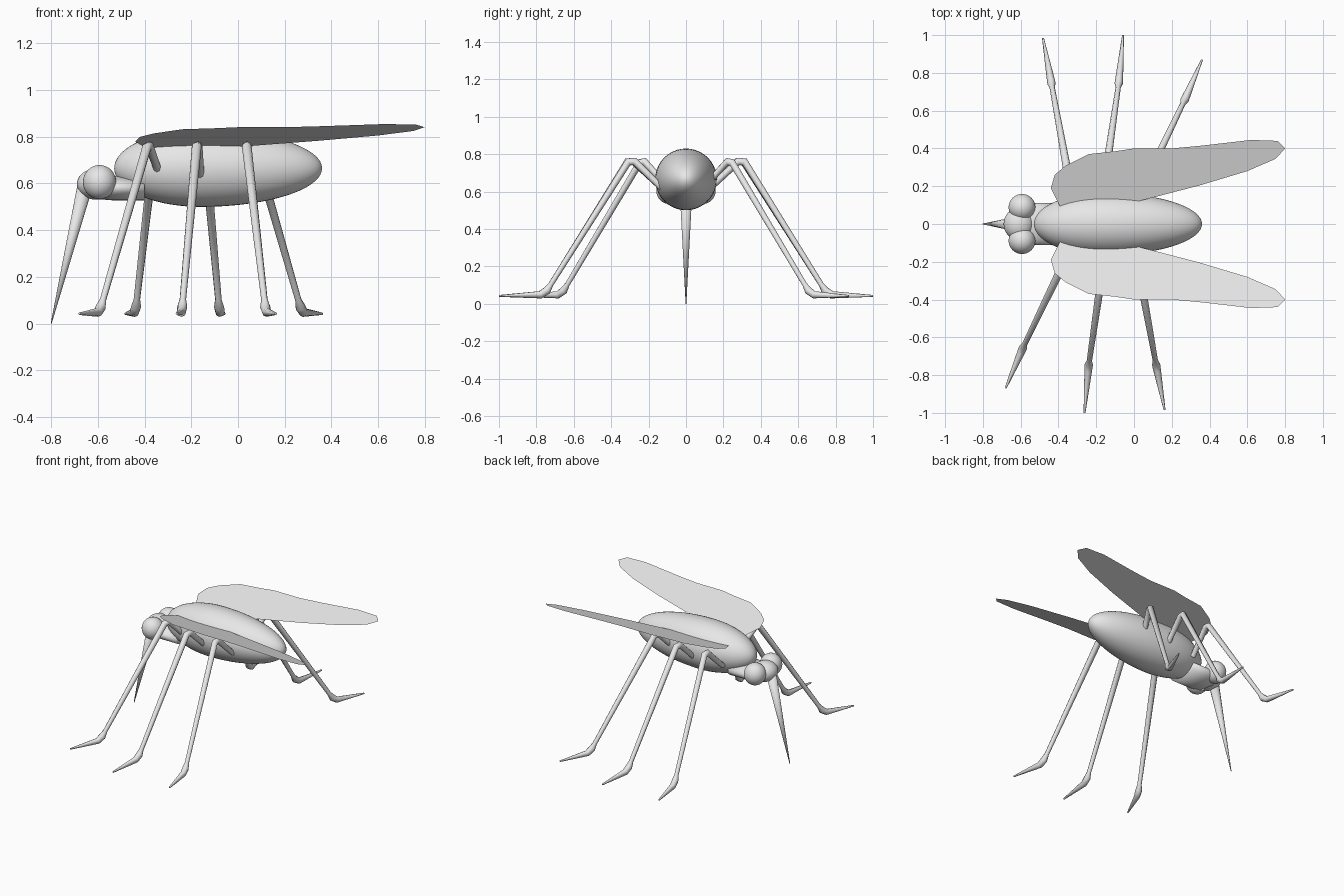
import bpy
import bmesh
import math
from mathutils import Vector

if "Cube" in bpy.data.objects:
    bpy.data.objects.remove(bpy.data.objects["Cube"])

grey = bpy.data.materials.new("light_grey")
grey.use_nodes = True
grey.diffuse_color = (0.8, 0.8, 0.8, 1)
grey.node_tree.nodes["Principled BSDF"].inputs["Base Color"].default_value = (0.8, 0.8, 0.8, 1)


def add_object(name, bm, smooth=True):
    mesh = bpy.data.meshes.new(name)
    for face in bm.faces:
        face.smooth = smooth
    bm.to_mesh(mesh)
    bm.free()
    mesh.materials.append(grey)
    obj = bpy.data.objects.new(name, mesh)
    bpy.context.collection.objects.link(obj)
    return obj


def lathe(name, profile, z, width=1.0, sides=40):
    """Revolve (x, radius) pairs around a lengthwise axis at height z."""
    bm = bmesh.new()
    rings = []
    for x, r in profile:
        rings.append([bm.verts.new((x, r * width * math.cos(a), z + r * math.sin(a)))
                      for a in (2 * math.pi * i / sides for i in range(sides))])
    for a, b in zip(rings, rings[1:]):
        for i in range(sides):
            j = (i + 1) % sides
            bm.faces.new((a[i], a[j], b[j], b[i]))
    bm.faces.new(rings[0])
    bm.faces.new(rings[-1])
    bmesh.ops.recalc_face_normals(bm, faces=bm.faces)
    return add_object(name, bm)


def ellipsoid(name, center, size):
    bm = bmesh.new()
    bmesh.ops.create_uvsphere(bm, u_segments=32, v_segments=20, radius=1)
    bmesh.ops.scale(bm, vec=size, verts=bm.verts)
    bmesh.ops.translate(bm, vec=center, verts=bm.verts)
    return add_object(name, bm)


# Egg-shaped body: blunt front half, longer tapered rear half
body_profile = []
for i in range(37):
    t = math.pi * i / 36
    c = -math.cos(t)
    x = -0.16 + c * (0.37 if c < 0 else 0.52)
    body_profile.append((x, max(0.165 * math.sin(t), 0.001)))
lathe("body", body_profile, 0.665)

# Head, neck and eyes
ellipsoid("head", (-0.61, 0, 0.597), (0.08, 0.085, 0.066))
lathe("neck", [(-0.61, 0.046), (-0.54, 0.052), (-0.40, 0.052)], 0.58, width=2.15)
for side, s in (("left", -1), ("right", 1)):
    ellipsoid(side + "_eye", (-0.593, 0.088 * s, 0.606), (0.071, 0.071, 0.073))

# Needle-shaped mouthpart
base, tip = Vector((-0.655, 0, 0.59)), Vector((-0.8, 0, 0.0))
bm = bmesh.new()
bmesh.ops.create_cone(bm, cap_ends=True, segments=16, radius1=0.033, radius2=0.002,
                      depth=(tip - base).length)
bmesh.ops.rotate(bm, verts=bm.verts,
                 matrix=(tip - base).to_track_quat("Z", "Y").to_matrix())
bmesh.ops.translate(bm, vec=(base + tip) / 2, verts=bm.verts)
add_object("mouth_needle", bm)

# Flat wings, tilted up towards the outer edge
outline = [(-0.38, 0.07), (-0.41, 0.13), (-0.44, 0.19), (-0.42, 0.26), (-0.36, 0.31),
           (-0.24, 0.37), (-0.1, 0.385), (0, 0.40), (0.2, 0.40), (0.36, 0.415),
           (0.62, 0.445), (0.76, 0.44), (0.8, 0.40), (0.75, 0.345), (0.6, 0.28),
           (0.35, 0.205), (0.1, 0.14), (0.0, 0.115), (-0.1, 0.07)]
for side, s in (("left", -1), ("right", 1)):
    bm = bmesh.new()
    face = bm.faces.new([bm.verts.new((x, y * s, 0.723 + 0.295 * y)) for x, y in outline])
    face.normal_update()
    if face.normal.z < 0:
        face.normal_flip()
    add_object(side + "_wing", bm, smooth=False)


# Legs: hip, knee, ankle and toe joints with tapering thickness
def leg(name, joints):
    hip, knee, ankle, toe = (Vector(j) for j in joints)
    path = [(hip, 0.017), (knee.lerp(hip, 0.12), 0.021), (knee.lerp(ankle, 0.03), 0.021),
            (knee.lerp(ankle, 0.94), 0.014), (ankle.lerp(knee, 0.015), 0.022),
            (ankle.lerp(toe, 0.12) - Vector((0, 0, 0.01)), 0.02), (toe, 0.005)]
    curve = bpy.data.curves.new(name, "CURVE")
    curve.dimensions = "3D"
    curve.bevel_depth = 1.0
    curve.bevel_resolution = 2
    curve.use_fill_caps = True
    spline = curve.splines.new("POLY")
    spline.points.add(len(path) - 1)
    for point, (pos, radius) in zip(spline.points, path):
        point.co = (*pos, 1)
        point.radius = radius
    spline.use_smooth = True
    curve.materials.append(grey)
    bpy.context.collection.objects.link(bpy.data.objects.new(name, curve))


legs = {
    "outer": [(-0.34, -0.12, 0.65), (-0.385, -0.235, 0.775), (-0.59, -0.66, 0.06), (-0.68, -0.87, 0.042)],
    "middle": [(-0.16, -0.13, 0.62), (-0.175, -0.30, 0.78), (-0.24, -0.75, 0.06), (-0.262, -1.0, 0.042)],
    "inner": [(0.055, -0.13, 0.62), (0.035, -0.295, 0.78), (0.118, -0.75, 0.06), (0.162, -0.985, 0.042)],
}
# The opposite set is the same trio turned half a circle about the body centre
for name, joints in legs.items():
    leg("left_" + name + "_leg", joints)
    leg("right_" + name + "_leg", [(-0.32 - x, -y, z) for x, y, z in joints])
